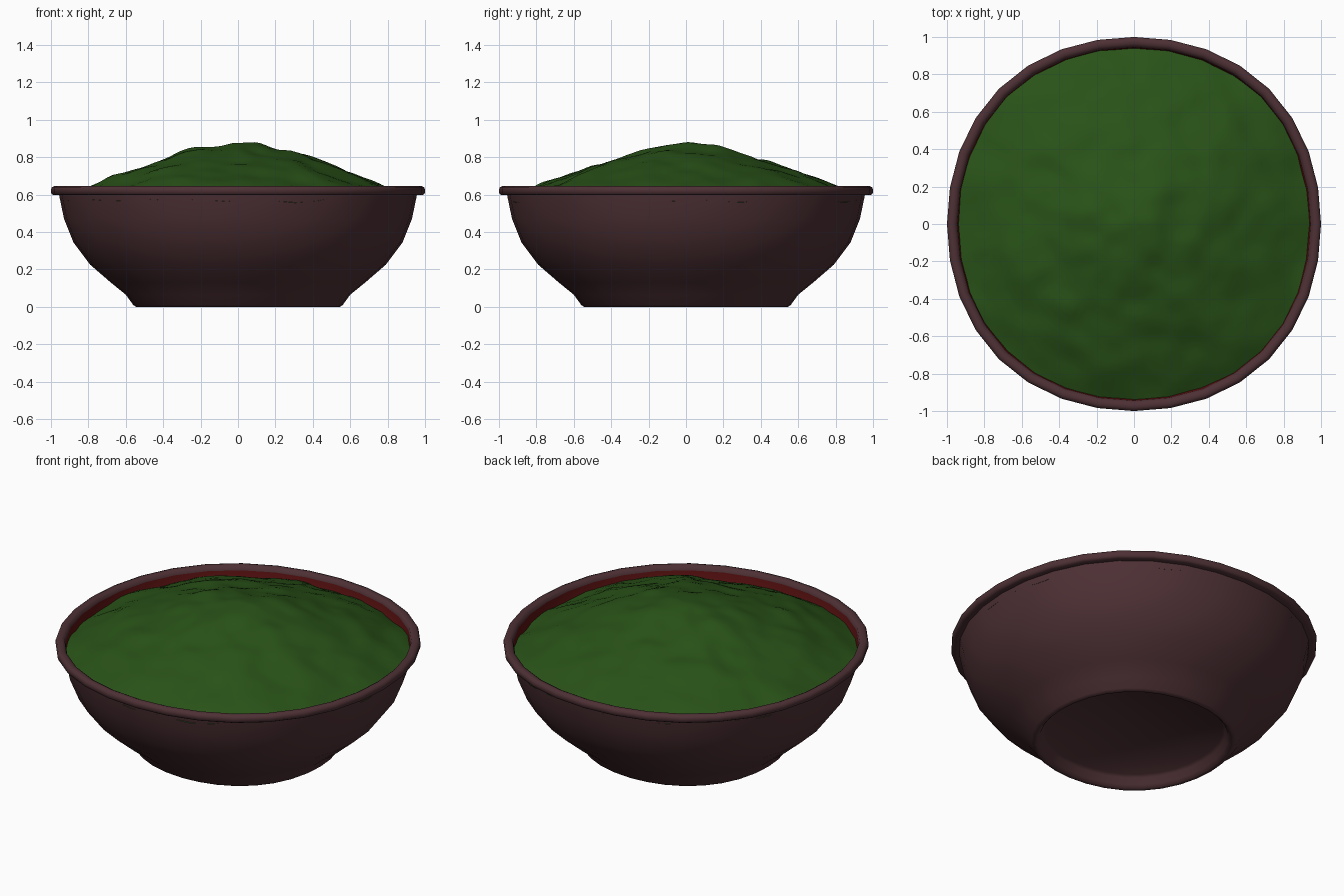
import bpy, bmesh, math
from mathutils import Vector, noise

if "Cube" in bpy.data.objects:
    bpy.data.objects.remove(bpy.data.objects["Cube"])


def material(name, color):
    m = bpy.data.materials.new(name)
    m.diffuse_color = (*color, 1)
    m.use_nodes = True
    m.node_tree.nodes["Principled BSDF"].inputs["Base Color"].default_value = m.diffuse_color
    return m


def squarish(a):
    # the plan is slightly fuller on the diagonals than a true circle
    return 1 + 0.011 * (1 - math.cos(4 * a))


def finish(name, bm, mat, angle):
    for v in bm.verts:
        s = squarish(math.atan2(v.co.y, v.co.x))
        v.co.x *= s
        v.co.y *= s
    me = bpy.data.meshes.new(name)
    bm.to_mesh(me)
    bm.free()
    ob = bpy.data.objects.new(name, me)
    bpy.context.collection.objects.link(ob)
    me.materials.append(mat)
    bpy.context.view_layer.objects.active = ob
    ob.select_set(True)
    bpy.ops.object.shade_smooth_by_angle(angle=math.radians(angle))
    ob.select_set(False)


def lathe(name, profile, mat, segments=32, angle=60):
    # profile runs counter-clockwise in the (radius, z) plane, so faces point outward
    bm = bmesh.new()
    rings = []
    for r, z in profile:
        n = segments if r > 0 else 1
        rings.append([bm.verts.new((r * math.cos(math.tau * j / segments),
                                    r * math.sin(math.tau * j / segments), z)) for j in range(n)])
    for lo, hi in zip(rings, rings[1:]):
        for j in range(segments):
            k = (j + 1) % segments
            quad = (lo[j % len(lo)], lo[k % len(lo)], hi[k % len(hi)], hi[j % len(hi)])
            bm.faces.new(list(dict.fromkeys(quad)))
    finish(name, bm, mat, angle)


brown = material("brown_glaze", (0.075, 0.03, 0.035))
red = material("red_lining", (0.11, 0.006, 0.006))
green = material("green_filling", (0.022, 0.085, 0.009))

# Outer shell with a recessed foot
lathe("bowl_outside", [(0, 0.07), (0.485, 0.07), (0.50, 0.055), (0.515, 0.02), (0.53, 0.003),
                       (0.545, 0), (0.56, 0.01), (0.60, 0.065), (0.68, 0.13), (0.79, 0.225),
                       (0.88, 0.345), (0.93, 0.47), (0.955, 0.59), (0.957, 0.603)], brown, angle=80)

# Rounded lip
lathe("bowl_rim", [(0.957, 0.597), (0.985, 0.597), (0.998, 0.605), (1.0, 0.625), (0.995, 0.64),
                   (0.98, 0.646), (0.965, 0.645), (0.95, 0.637), (0.945, 0.62)], brown)

# Red inner lining
lathe("bowl_inside", [(0.945, 0.62), (0.94, 0.58), (0.912, 0.47), (0.862, 0.36), (0.775, 0.25),
                      (0.67, 0.165), (0.58, 0.115), (0.45, 0.095), (0, 0.09)], red)


# Lumpy mound of filling
def mound_height(x, y):
    r = math.hypot(x, y) / 0.95
    h = 0.572 + 0.283 * (1 - r ** 1.65)
    h += 0.028 * math.exp(-((x - 0.12) ** 2 + y ** 2) / 0.04)
    h += 0.022 * math.exp(-((x + 0.27) ** 2 + (y - 0.05) ** 2) / 0.02)
    h += 0.022 * noise.noise(Vector((x * 4, y * 4, 3.7)))
    return h + 0.014 * noise.noise(Vector((x * 9, y * 9, 1.3)))


bm = bmesh.new()
rings, segs = 32, 96
centre = bm.verts.new((0, 0, mound_height(0, 0)))
prev = None
for i in range(1, rings + 1):
    ring = []
    for j in range(segs):
        a = math.tau * j / segs
        x, y = 0.948 * i / rings * math.cos(a), 0.948 * i / rings * math.sin(a)
        ring.append(bm.verts.new((x, y, mound_height(x, y))))
    for j in range(segs):
        k = (j + 1) % segs
        if prev:
            bm.faces.new((prev[j], ring[j], ring[k], prev[k]))
        else:
            bm.faces.new((centre, ring[j], ring[k]))
    prev = ring
finish("filling_mound", bm, green, 60)
